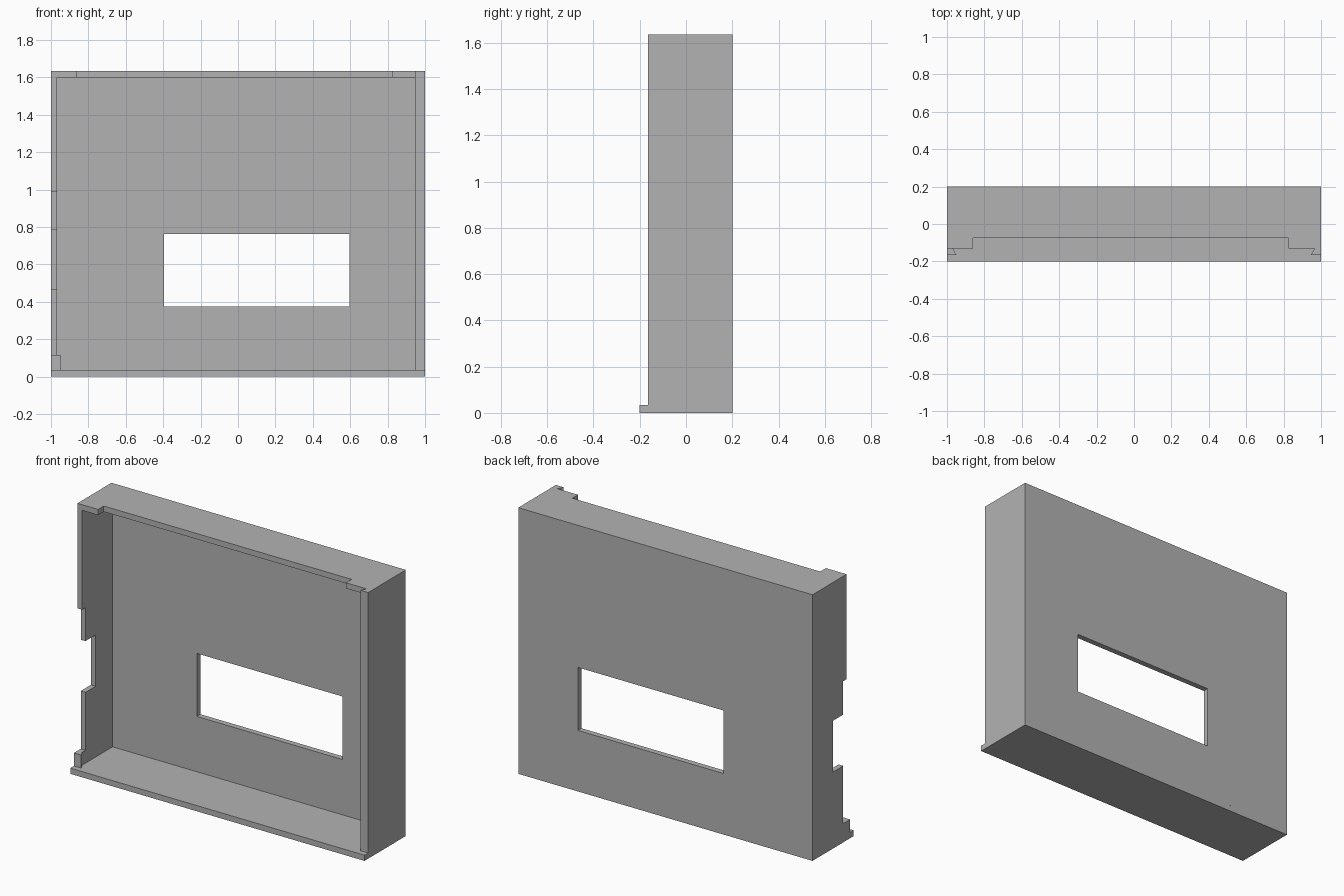
import bpy
import bmesh
from mathutils import Vector

cube = bpy.data.objects.get("Cube")
if cube:
    bpy.data.objects.remove(cube, do_unlink=True)

# Single plain grey material
grey = bpy.data.materials.new("plain_grey")
grey.use_nodes = True
COLOUR = (0.45, 0.45, 0.45, 1)
grey.diffuse_color = COLOUR
grey.node_tree.nodes["Principled BSDF"].inputs["Base Color"].default_value = COLOUR

HEIGHT = 1.635
WALL = 0.035
FRONT, BACK = -0.2, 0.2
INNER_BACK = BACK - WALL
LIP_FRONT, LIP_BACK = -0.165, -0.13
INNER_X = 1 - WALL
ROOF = HEIGHT - WALL


def place(axis, a, b, depth):
    """Put a profile point on the plane across the given axis."""
    return {"x": (depth, a, b), "y": (a, depth, b), "z": (a, b, depth)}[axis]


def extrude_faces(name, axis, outlines, start, end):
    """Extrude touching flat outlines along an axis as one solid."""
    bm = bmesh.new()
    for outline in outlines:
        bm.faces.new([bm.verts.new(place(axis, a, b, start)) for a, b in outline])
    bmesh.ops.remove_doubles(bm, verts=bm.verts[:], dist=0.0001)
    result = bmesh.ops.extrude_face_region(bm, geom=bm.faces[:], use_keep_orig=True)
    moved = [v for v in result["geom"] if isinstance(v, bmesh.types.BMVert)]
    shift = Vector(place(axis, 0, 0, end - start))
    bmesh.ops.translate(bm, vec=shift, verts=moved)
    bmesh.ops.recalc_face_normals(bm, faces=bm.faces[:])
    mesh = bpy.data.meshes.new(name)
    bm.to_mesh(mesh)
    bm.free()
    mesh.materials.append(grey)
    obj = bpy.data.objects.new(name, mesh)
    bpy.context.collection.objects.link(obj)
    return obj


def rect(a0, a1, b0, b1):
    return [(a0, b0), (a1, b0), (a1, b1), (a0, b1)]


# Back panel: a three by three layout with the middle cell left open
xs = [-1, -0.395, 0.595, 1]
zs = [WALL, 0.375, 0.762, HEIGHT]
cells = [rect(xs[i], xs[i + 1], zs[j], zs[j + 1])
         for i in range(3) for j in range(3) if (i, j) != (1, 1)]
extrude_faces("back_panel", "y", cells, INNER_BACK, BACK)

# Floor, reaching furthest forward
extrude_faces("floor_panel", "z", [rect(-1, 1, FRONT, BACK)], 0, WALL)

# Top wall with a long shallow cutout between two corner tabs
top = [(-1, INNER_BACK), (-1, LIP_BACK), (-0.86, LIP_BACK), (-0.86, -0.075),
       (0.825, -0.075), (0.825, LIP_BACK), (INNER_X, LIP_BACK), (INNER_X, INNER_BACK)]
extrude_faces("top_wall", "z", [top], ROOF, HEIGHT)

# Solid side wall with a slanted retaining lip along its front
side = [(1, INNER_BACK), (INNER_X, INNER_BACK), (INNER_X, LIP_BACK),
        (0.947, LIP_FRONT), (1, LIP_FRONT)]
extrude_faces("left_wall", "z", [side], WALL, HEIGHT)

# Notched side wall
step, notch = -0.098, 0.0
notched = [(INNER_BACK, WALL), (LIP_BACK, WALL), (LIP_BACK, 0.115), (step, 0.115),
           (step, 0.47), (notch, 0.47), (notch, 0.785), (step, 0.785),
           (step, 0.99), (LIP_BACK, 0.99), (LIP_BACK, ROOF), (INNER_BACK, ROOF)]
extrude_faces("right_wall", "x", [notched], -1, -0.968)

# Short retaining lip at the foot of the notched wall
lip = [(-1, LIP_BACK), (-0.968, LIP_BACK), (-0.95, LIP_FRONT), (-1, LIP_FRONT)]
extrude_faces("right_lip", "z", [lip], WALL, 0.115)
